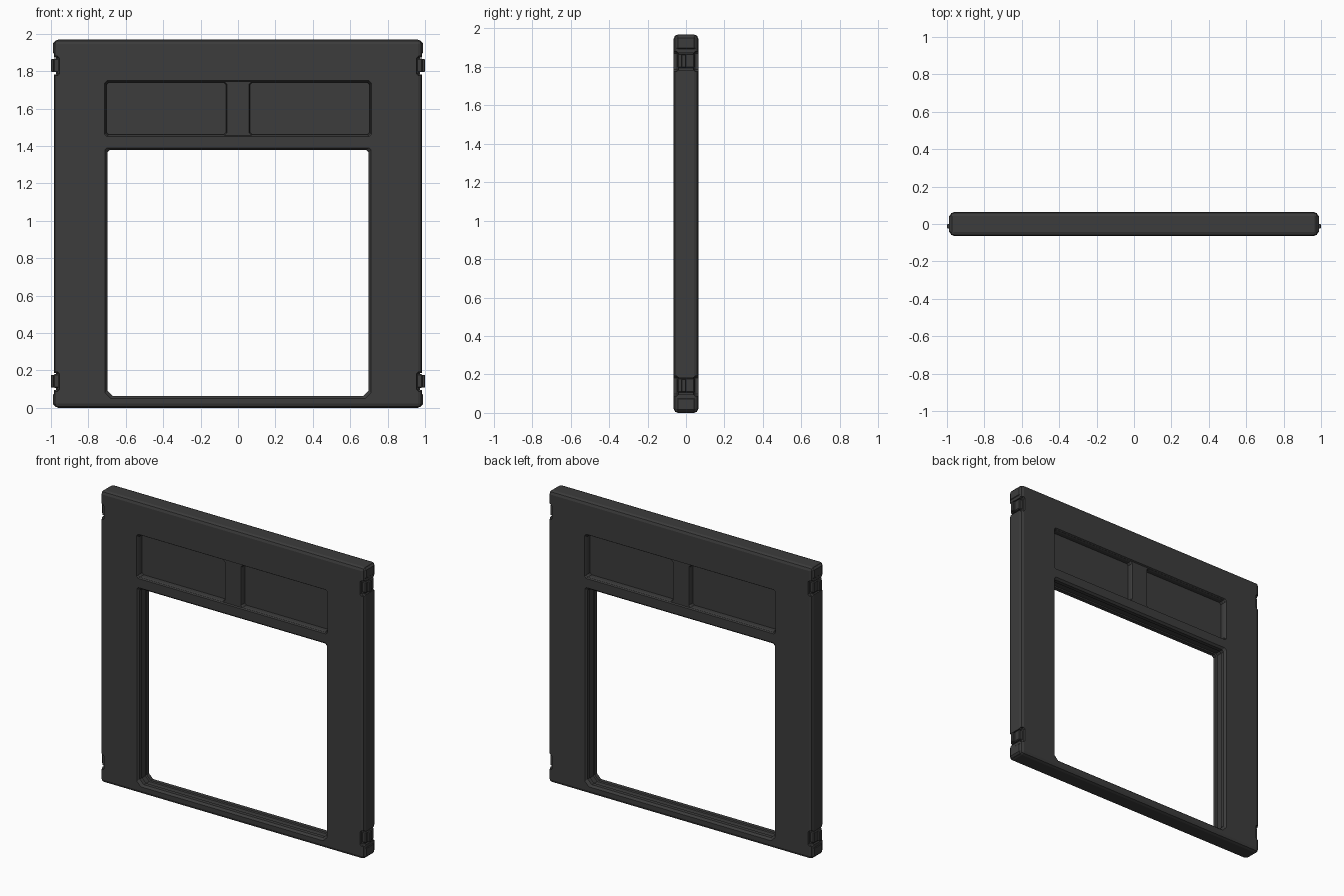
import bpy, bmesh
from mathutils import Vector

if "Cube" in bpy.data.objects:
    bpy.data.objects.remove(bpy.data.objects["Cube"])

DARK = bpy.data.materials.new("dark_grey")
DARK.diffuse_color = (0.045, 0.045, 0.045, 1)
DARK.use_nodes = True
DARK.node_tree.nodes["Principled BSDF"].inputs["Base Color"].default_value = DARK.diffuse_color
H, T = 1.968, 0.064          # overall height, half thickness


def to_object(name, bm):
    bmesh.ops.recalc_face_normals(bm, faces=bm.faces)
    mesh = bpy.data.meshes.new(name)
    bm.to_mesh(mesh)
    bm.free()
    ob = bpy.data.objects.new(name, mesh)
    bpy.context.collection.objects.link(ob)
    mesh.materials.append(DARK)
    return ob


def box(name, lo, hi, bevel=0, segments=1):
    bm = bmesh.new()
    bmesh.ops.create_cube(bm, size=1)
    lo, hi = Vector(lo), Vector(hi)
    for v in bm.verts:
        v.co = Vector([(lo[i] + hi[i]) / 2 + v.co[i] * (hi[i] - lo[i]) for i in range(3)])
    if bevel:
        bmesh.ops.bevel(bm, geom=bm.edges[:], offset=bevel, segments=segments,
                        profile=0.5, affect='EDGES')
    return to_object(name, bm)


def loft(name, x0, x1, z0, z1, cut_low, cut_high, levels):
    """Corner-cut rectangle swept along y; levels are (y, outward growth)."""
    bm = bmesh.new()
    rings = []
    for y, g in levels:
        a, b, c, d = x0 - g, x1 + g, z0 - g, z1 + g
        pts = [(a + cut_low, c), (b - cut_low, c), (b, c + cut_low), (b, d - cut_high),
               (b - cut_high, d), (a + cut_high, d), (a, d - cut_high), (a, c + cut_low)]
        rings.append([bm.verts.new((x, y, z)) for x, z in pts])
    for r, s in zip(rings, rings[1:]):
        for i in range(8):
            j = (i + 1) % 8
            bm.faces.new((r[i], r[j], s[j], s[i]))
    bm.faces.new(rings[0])
    bm.faces.new(rings[-1])
    return to_object(name, bm)


def carve(target, cutter):
    mod = target.modifiers.new("carve", 'BOOLEAN')
    mod.operation = 'DIFFERENCE'
    mod.solver = 'EXACT'
    mod.object = cutter
    bpy.context.view_layer.objects.active = target
    bpy.ops.object.modifier_apply(modifier=mod.name)
    bpy.data.objects.remove(cutter)


# Main slab with rounded rim
frame = box("wall_frame", (-0.984, -T, 0), (0.984, T, H), 0.022, 2)

# Large doorway opening with stepped, grooved jambs
half = [(-0.08, 0.026), (-0.05, 0.0), (-0.024, 0.0), (-0.020, 0.007)]
levels = half + [(-y, g) for y, g in reversed(half)]
carve(frame, loft("opening_cutter", -0.699, 0.699, 0.062, 1.378, 0.03, 0.012, levels))

# Recessed upper panels on both faces, split by a slightly sunken mullion
for s in (-1, 1):
    carve(frame, loft("band_cutter", -0.708, 0.708, 1.456, 1.744, 0.012, 0.012,
                      [(s * 0.08, 0.014), (s * (T - 0.009), 0.0)]))
    for x0, x1 in ((-0.703, -0.064), (0.064, 0.703)):
        carve(frame, loft("panel_cutter", x0, x1, 1.461, 1.739, 0.012, 0.012,
                          [(s * 0.08, 0.004), (s * 0.055, 0.004),
                           (s * 0.045, 0.0), (s * 0.018, 0.0)]))

# Corner notches cut into both faces, with clips and tongues in them
for sx in (-1, 1):
    for zc, end in ((0.14, "lower"), (H - 0.14, "upper")):
        side = "right" if sx > 0 else "left"
        for sy in (-1, 1):
            xs = sorted((sx * 0.955, sx * 1.05))
            ys = sorted((sy * 0.038, sy * 0.1))
            carve(frame, box("notch_cutter", (xs[0], ys[0], zc - 0.052),
                             (xs[1], ys[1], zc + 0.052), 0.01))
        xs = sorted((sx * 0.972, sx * 1.05))
        carve(frame, box("socket_cutter", (xs[0], -0.05, zc - 0.045),
                         (xs[1], 0.05, zc + 0.045)))
        xs = sorted((sx * 0.943, sx * 0.986))
        box(f"clip_{end}_{side}", (xs[0], -0.044, zc - 0.034),
            (xs[1], 0.044, zc + 0.04), 0.005)
        xs = sorted((sx * 0.95, sx * 1.0))
        box(f"tongue_{end}_{side}", (xs[0], -0.024, zc - 0.032),
            (xs[1], 0.0, zc + 0.036), 0.003)
        # Corner cap slightly proud of the rim
        z0, z1 = (0.004, 0.085) if end == "lower" else (H - 0.085, H - 0.004)
        xs = sorted((sx * 0.93, sx * 0.988))
        box(f"corner_cap_{end}_{side}", (xs[0], -0.056, z0), (xs[1], 0.056, z1), 0.014)
